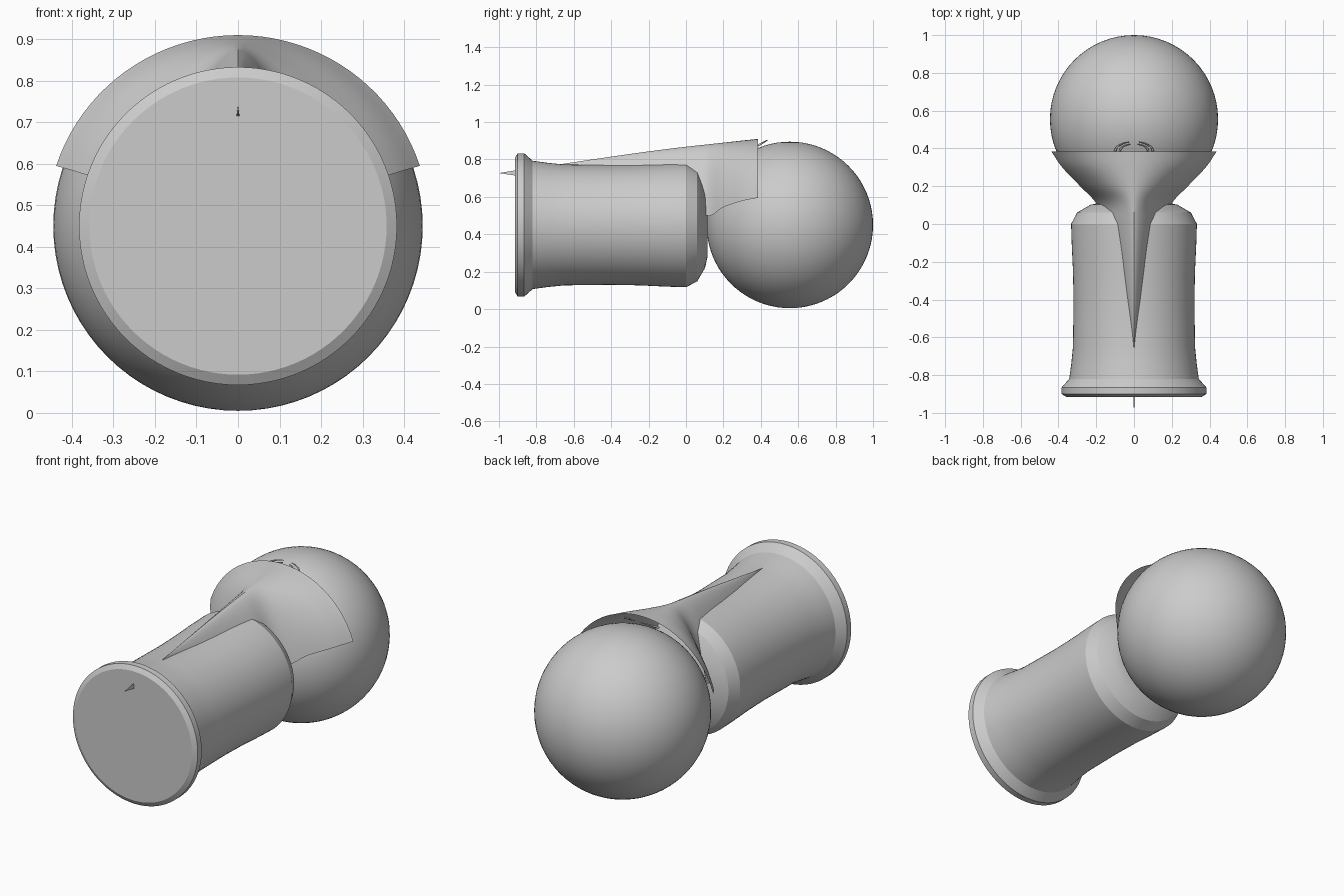
import bpy, bmesh, math
from mathutils import Vector

if "Cube" in bpy.data.objects:
    bpy.data.objects.remove(bpy.data.objects["Cube"])

AXIS_Z = 0.45
grey = bpy.data.materials.new("plain_grey")
grey.use_nodes = True
grey.diffuse_color = (0.6, 0.6, 0.6, 1)
grey.node_tree.nodes["Principled BSDF"].inputs["Base Color"].default_value = (0.6, 0.6, 0.6, 1)


def finish(name, bm, angle=30):
    bmesh.ops.recalc_face_normals(bm, faces=bm.faces)
    mesh = bpy.data.meshes.new(name)
    bm.to_mesh(mesh)
    bm.free()
    obj = bpy.data.objects.new(name, mesh)
    bpy.context.collection.objects.link(obj)
    mesh.materials.append(grey)
    bpy.ops.object.select_all(action="DESELECT")
    obj.select_set(True)
    bpy.context.view_layer.objects.active = obj
    bpy.ops.object.shade_smooth_by_angle(angle=math.radians(angle))
    return obj


def bridge(bm, rows, closed=False):
    n = len(rows[0])
    for a, b in zip(rows, rows[1:]):
        for i in range(n if closed else n - 1):
            j = (i + 1) % n
            bm.faces.new((a[i], a[j], b[j], b[i]))


def lathe(name, profile, sides=96):
    """Spin (y, radius) pairs around the long axis and cap both ends."""
    bm = bmesh.new()
    rows = []
    for y, r in profile:
        angles = [math.tau * i / sides for i in range(sides)]
        rows.append([bm.verts.new((r * math.cos(a), y, AXIS_Z + r * math.sin(a))) for a in angles])
    bridge(bm, rows, closed=True)
    bm.faces.new(rows[0])
    bm.faces.new(rows[-1])
    return finish(name, bm, 28)


def spline(points, steps):
    """Smooth path through the given stations."""
    p = [Vector(q) for q in points]
    p = [p[0] * 2 - p[1]] + p + [p[-1] * 2 - p[-2]]
    out = []
    for a, b, c, d in zip(p, p[1:], p[2:], p[3:]):
        for s in range(steps):
            t = s / steps
            out.append(b + (c - a) * t / 2 + (a * 2 - b * 5 + c * 4 - d) * t * t / 2
                       + (b * 3 - a - c * 3 + d) * t ** 3 / 2)
    return out + [p[-2]]


# Handle with a flared lip at the front and a rounded shoulder at the back
lathe("handle", [(-0.915, 0.358), (-0.9, 0.383), (-0.865, 0.383), (-0.82, 0.343),
                 (-0.74, 0.332), (-0.65, 0.323), (-0.4, 0.32), (-0.25, 0.323),
                 (-0.1, 0.33), (0, 0.333), (0.06, 0.302), (0.102, 0.23), (0.115, 0.17)])

# Ball at the back
bm = bmesh.new()
bmesh.ops.create_uvsphere(bm, u_segments=64, v_segments=40, radius=0.445)
bmesh.ops.translate(bm, verts=bm.verts, vec=(0, 0.555, AXIS_Z))
finish("ball", bm)

# Hood: open sheet from a pointed ridge to a wide arc
# stations: y, half width, ridge height, lower edge height, roundness
stations = [(-0.67, 0.002, 0.775, 0.75, 0), (-0.4, 0.045, 0.815, 0.74, 0),
            (-0.2, 0.085, 0.843, 0.71, 0.05), (0, 0.15, 0.868, 0.62, 0.25),
            (0.11, 0.2, 0.88, 0.5, 0.5), (0.2, 0.285, 0.89, 0.545, 0.75),
            (0.3, 0.38, 0.901, 0.578, 0.93), (0.385, 0.438, 0.91, 0.595, 1)]
SPAN, HALF = math.radians(72), 20
bm = bmesh.new()
rows = []
for y, w, top, low, rnd in spline([Vector(s) for s in stations], 6):
    row = []
    for i in range(-HALF, HALF + 1):
        a = SPAN * i / HALF
        x = math.sin(a) / math.sin(SPAN)
        arc = (1 - math.cos(a)) / (1 - math.cos(SPAN))
        drop = rnd * arc + (1 - rnd) * abs(x) ** 1.5
        row.append(bm.verts.new((w * x, y, top - (top - low) * drop)))
    rows.append(row)
bridge(bm, rows)
finish("hood", bm, 35)

# Pair of small curled bands under the hood rim
for side, label in ((1, "left"), (-1, "right")):
    for n, size in enumerate((0.1, 0.075)):
        curve = bpy.data.curves.new("trim", "CURVE")
        curve.dimensions = "3D"
        curve.bevel_depth = 0.006
        line = curve.splines.new("POLY")
        line.points.add(11)
        for i, pt in enumerate(line.points):
            a = math.radians(75) * i / 11
            rise = math.sin(a)
            pt.co = (side * size * math.cos(a), 0.385 + 0.5 * size * rise, 0.875 + 0.28 * size * rise, 1)
            pt.radius = 1 - 0.6 * i / 11
        curve.materials.append(grey)
        obj = bpy.data.objects.new(f"{label}_trim_{n + 1}", curve)
        bpy.context.collection.objects.link(obj)

# Thin pointed fin on the front disc
bm = bmesh.new()
tip = bm.verts.new((0, -1, 0.727))
base = [bm.verts.new((x, -0.91, z)) for x, z in ((0, 0.742), (0.004, 0.714), (-0.004, 0.714))]
bm.faces.new(base)
for i in range(3):
    bm.faces.new((tip, base[i], base[(i + 1) % 3]))
finish("front_fin", bm)
